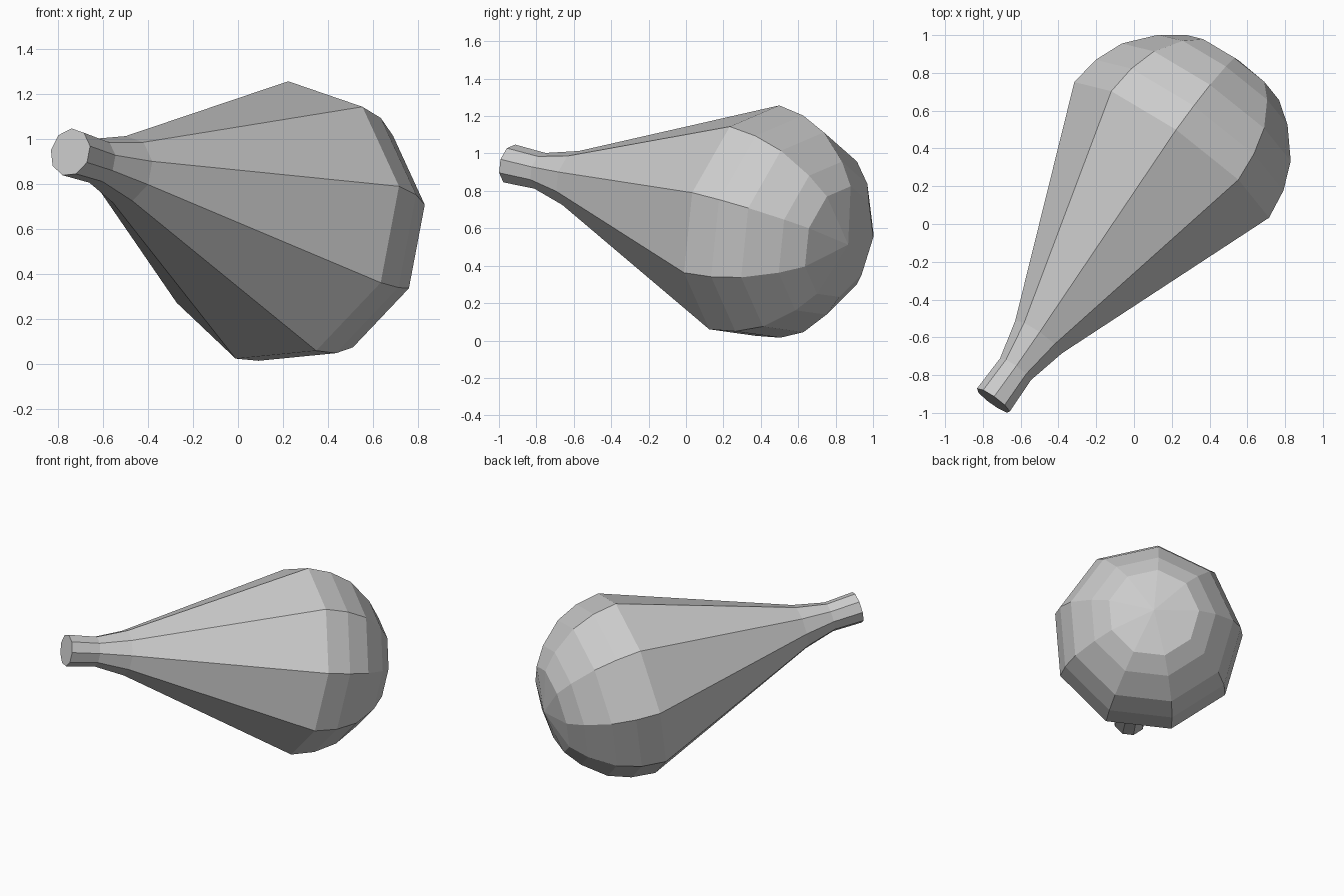
import bpy, bmesh, math
from mathutils import Vector

if "Cube" in bpy.data.objects:
    bpy.data.objects.remove(bpy.data.objects["Cube"])

SIDES = 9
start = Vector((-0.745, -0.935, 0.942))            # centre of the narrow mouth
axis = Vector((0.574, 0.797, -0.19)).normalized()  # long axis of the body
u = Vector((0.81, -0.526, 0.249))                  # direction of one facet corner
u = (u - axis * u.dot(axis)).normalized()
v = axis.cross(u)

# Profile: distance along the axis, radius
profile = [(0.0, 0.108), (0.205, 0.102), (0.417, 0.154), (1.638, 0.64),
           (1.803, 0.617), (1.958, 0.555), (2.113, 0.425), (2.201, 0.307)]
tip = 2.262

bm = bmesh.new()
rings = []
for t, r in profile:
    ring = []
    for i in range(SIDES):
        a = math.tau * i / SIDES
        ring.append(bm.verts.new(start + axis * t + (u * math.cos(a) + v * math.sin(a)) * r))
    rings.append(ring)

# Side walls
for lo, hi in zip(rings, rings[1:]):
    for i in range(SIDES):
        j = (i + 1) % SIDES
        bm.faces.new((lo[i], lo[j], hi[j], hi[i]))

# Flat mouth cap and rounded-end fan
bm.faces.new(rings[0])
pole = bm.verts.new(start + axis * tip)
for i in range(SIDES):
    bm.faces.new((rings[-1][i], rings[-1][(i + 1) % SIDES], pole))
bmesh.ops.recalc_face_normals(bm, faces=bm.faces)

mesh = bpy.data.meshes.new("bulb_body")
bm.to_mesh(mesh)
bm.free()
bpy.context.collection.objects.link(bpy.data.objects.new("bulb_body", mesh))
